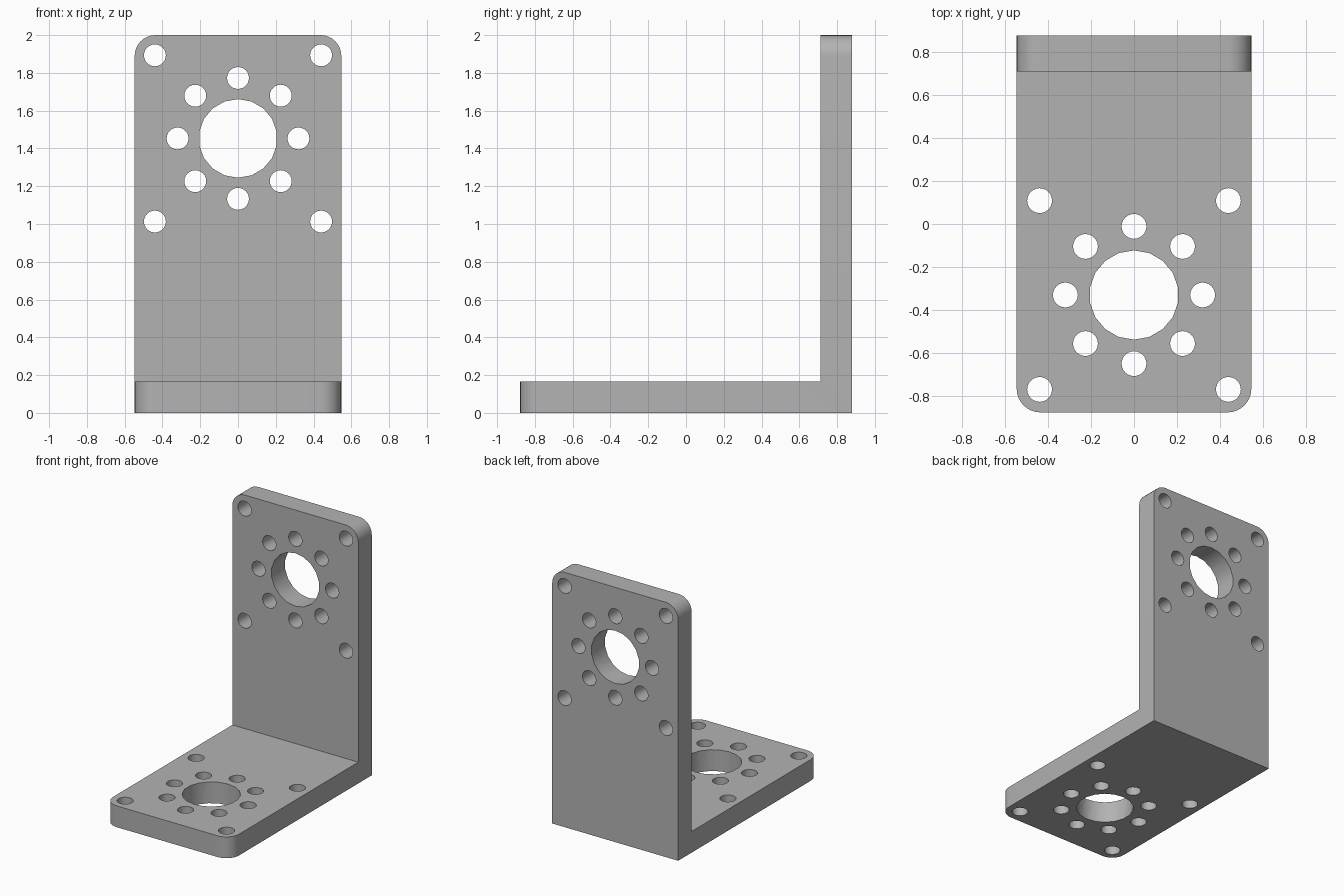
import bpy, bmesh
from math import pi, sin, cos
from mathutils import Vector, Matrix

cube = bpy.data.objects.get("Cube")
if cube:
    bpy.data.objects.remove(cube)

HALF_W, HALF_D, HEIGHT = 0.547, 0.878, 2.0
THICK, CORNER = 0.167, 0.11
INSET = 0.547          # hole pattern centre, measured from the free end
RING, CORNER_OFF = 0.32, 0.44

grey = bpy.data.materials.new("plain grey")
grey.use_nodes = True
grey.diffuse_color = (0.45, 0.45, 0.45, 1)
grey.node_tree.nodes["Principled BSDF"].inputs["Base Color"].default_value = grey.diffuse_color


def make_object(name, bm):
    mesh = bpy.data.meshes.new(name)
    bmesh.ops.recalc_face_normals(bm, faces=bm.faces)
    bm.to_mesh(mesh)
    bm.free()
    mesh.materials.append(grey)
    obj = bpy.data.objects.new(name, mesh)
    bpy.context.collection.objects.link(obj)
    return obj


# L-shaped plate: side profile extruded across the width
bm = bmesh.new()
profile = [(-HALF_D, 0), (HALF_D, 0), (HALF_D, HEIGHT), (HALF_D - THICK, HEIGHT),
           (HALF_D - THICK, THICK), (-HALF_D, THICK)]
face = bm.faces.new([bm.verts.new((-HALF_W, y, z)) for y, z in profile])
extruded = bmesh.ops.extrude_face_region(bm, geom=[face])["geom"]
bmesh.ops.translate(bm, vec=(2 * HALF_W, 0, 0),
                    verts=[v for v in extruded if isinstance(v, bmesh.types.BMVert)])

# Rounded corners at both free ends
def at_free_corner(edge):
    a, b = (v.co for v in edge.verts)
    if abs(a.x - b.x) > 0.01:
        return False
    front = max(a.y, b.y) < -HALF_D + 0.01
    top = min(a.z, b.z) > HEIGHT - 0.01
    return front or top

bmesh.ops.bevel(bm, geom=[e for e in bm.edges if at_free_corner(e)], offset=CORNER,
                segments=8, profile=0.5, affect='EDGES')
bracket = make_object("angle_bracket", bm)


# Hole pattern: centre bore, ring of eight, four at the corners
def hole_cutter(name, matrix):
    bm = bmesh.new()
    holes = [(0, 0, 0.208, 18)]
    holes += [(RING * cos(i * pi / 4), RING * sin(i * pi / 4), 0.058, 24) for i in range(8)]
    holes += [(x * CORNER_OFF, y * CORNER_OFF, 0.058, 24) for x in (-1, 1) for y in (-1, 1)]
    for x, y, radius, sides in holes:
        bmesh.ops.create_cone(bm, cap_ends=True, segments=sides, radius1=radius,
                              radius2=radius, depth=2 * THICK,
                              matrix=matrix @ Matrix.Translation((x, y, 0)))
    cutter = make_object(name, bm)
    cutter.hide_render = True
    return cutter


base_at = Matrix.Translation((0, -HALF_D + INSET, THICK / 2))
wall_at = (Matrix.Translation((0, HALF_D - THICK / 2, HEIGHT - INSET))
           @ Matrix.Rotation(pi / 2, 4, 'X'))
bpy.context.view_layer.objects.active = bracket
bracket.select_set(True)
for name, matrix in (("base_holes", base_at), ("wall_holes", wall_at)):
    cutter = hole_cutter(name, matrix)
    mod = bracket.modifiers.new(name, 'BOOLEAN')
    mod.operation = 'DIFFERENCE'
    mod.solver = 'EXACT'
    mod.object = cutter
    bpy.ops.object.modifier_apply(modifier=mod.name)
    bpy.data.objects.remove(cutter)

bpy.ops.object.shade_smooth_by_angle(angle=pi / 6)
